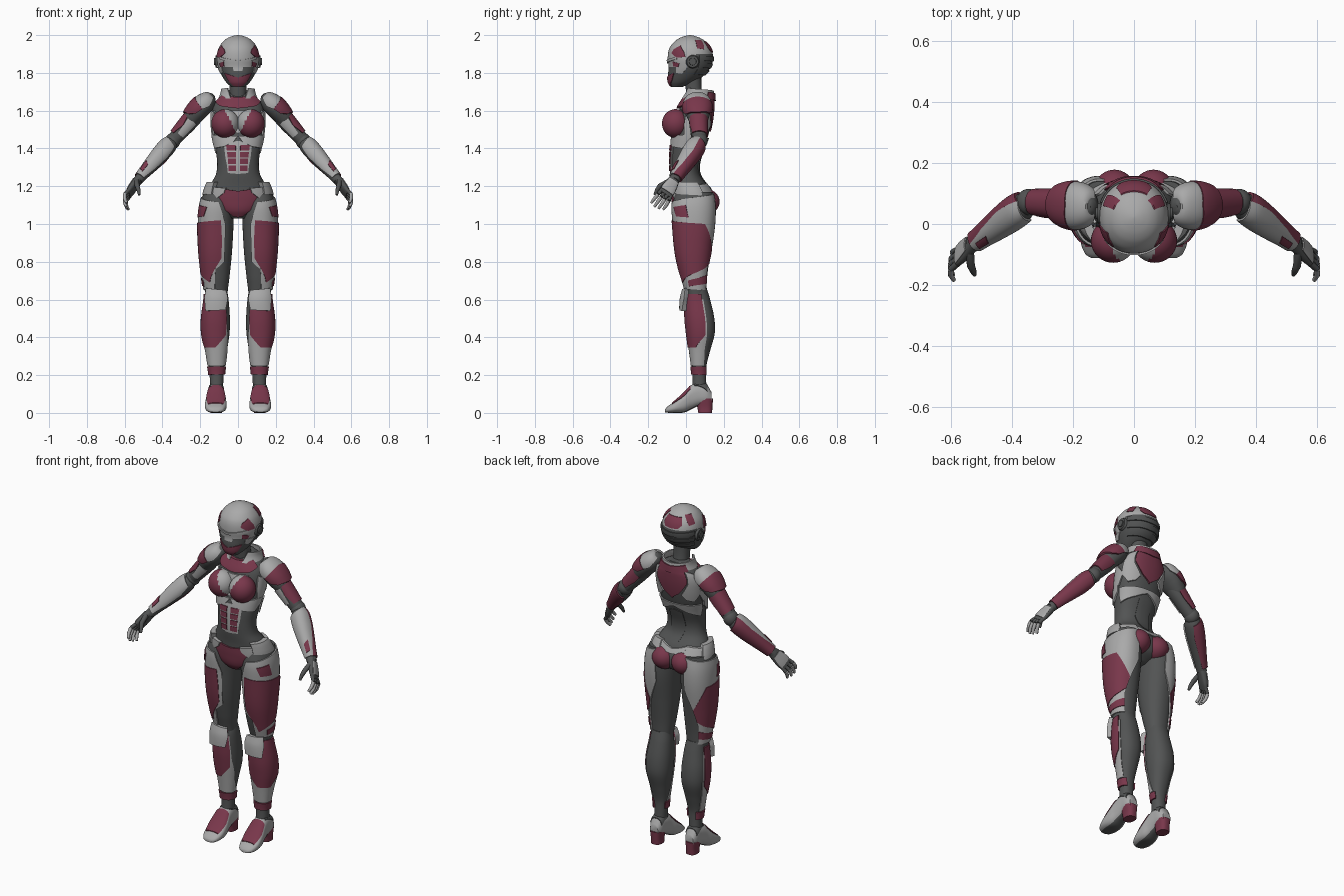
import bpy, bmesh, math
from mathutils import Matrix, Vector


def material(name, rgb):
    m = bpy.data.materials.new(name)
    m.diffuse_color = (*rgb, 1)
    return m


GREY = material("light grey armour", (0.40, 0.40, 0.40))
DARK = material("dark grey suit", (0.085, 0.088, 0.088))
RED = material("wine red armour", (0.19, 0.038, 0.070))


def finish(name, bm, mats, mirror=True):
    bmesh.ops.remove_doubles(bm, verts=bm.verts, dist=1e-5)
    bmesh.ops.recalc_face_normals(bm, faces=bm.faces)
    me = bpy.data.meshes.new(name)
    bm.to_mesh(me)
    bm.free()
    for m in mats:
        me.materials.append(m)
    me.shade_smooth()
    me.set_sharp_from_angle(angle=math.radians(40))
    return link(name, me, mirror)


def link(name, data, mirror):
    ob = bpy.data.objects.new(name, data)
    bpy.context.collection.objects.link(ob)
    if mirror:
        ob.modifiers.new("mirror", 'MIRROR').use_mirror_merge = False
    return ob


def frame(low, high, out):
    low, z, x = Vector(low), (Vector(high) - Vector(low)).normalized(), Vector(out)
    x = (x - x.dot(z) * z).normalized()
    M = Matrix((x, z.cross(x), z)).transposed().to_4x4()
    M.translation = low
    return M


class Surf:
    """Tube with keys (z, xmin, xmax, yfront, yback); angle 0 = front, 90 = +x, 180 = back."""
    def __init__(self, keys, n=2.2, M=Matrix()):
        self.k, self.n, self.M = sorted(keys), n, M

    def section(self, z):
        k = self.k
        z = min(max(z, k[0][0]), k[-1][0])
        i = 0
        while i < len(k) - 2 and z > k[i + 1][0]:
            i += 1
        h = k[i + 1][0] - k[i][0]
        t = (z - k[i][0]) / h

        def slope(j, c):
            a, b = max(j - 1, 0), min(j + 1, len(k) - 1)
            return (k[b][c] - k[a][c]) / (k[b][0] - k[a][0]) * h
        return z, [(2*t**3 - 3*t*t + 1) * k[i][c] + (t**3 - 2*t*t + t) * slope(i, c)
                   + (3*t*t - 2*t**3) * k[i + 1][c] + (t**3 - t*t) * slope(i + 1, c) for c in range(1, 5)]

    def at(self, a, z, d=0):
        z, (x0, x1, y0, y1) = self.section(z)
        s, c, e = math.sin(math.radians(a)), -math.cos(math.radians(a)), 2 / self.n
        return self.M @ Vector(((x0 + x1) / 2 + ((x1 - x0) / 2 + d) * math.copysign(abs(s)**e, s),
                                (y0 + y1) / 2 + ((y1 - y0) / 2 + d) * math.copysign(abs(c)**e, c), z))


def loft(name, S, mat, mirror=True, rule=None, rows=56, seg=56):
    bm = bmesh.new()
    z0, z1 = S.k[0][0], S.k[-1][0]
    zs = [z0 + (z1 - z0) * i / rows for i in range(rows + 1)]
    v = [[bm.verts.new(S.at(360 * j / seg, z)) for j in range(seg)] for z in zs]
    for i in range(rows):
        for j in range(seg):
            f = bm.faces.new((v[i][j], v[i][(j+1) % seg], v[i+1][(j+1) % seg], v[i+1][j]))
            if rule:
                a = 360 * (j + 0.5) / seg
                f.material_index = rule(min(a, 360 - a), (zs[i] + zs[i + 1]) / 2)
    bm.faces.new(v[0])
    bm.faces.new(v[-1])
    return finish(name, bm, mat if isinstance(mat, list) else [mat], mirror)


def plate(name, S, mat, d, rows, mirror=True, thick=0.009, na=20, nz=6):
    """Armour plate lying on a surface; rows (a_left, z_left, a_right, z_right) go top to bottom."""
    R = [[p + (q - p) * i / nz for p, q in zip(r, s)] for r, s in zip(rows, rows[1:]) for i in range(nz)]
    R.append(rows[-1])
    bm = bmesh.new()
    g = [[[bm.verts.new(S.at(r[0] + (r[2]-r[0])*j/na, r[1] + (r[3]-r[1])*j/na, e)) for j in range(na + 1)]
          for r in R] for e in (d, d - thick)]
    n = len(R) - 1
    for L in g:
        for i in range(n):
            for j in range(na):
                bm.faces.new((L[i][j], L[i+1][j], L[i+1][j+1], L[i][j+1]))
    rim = [(0, j) for j in range(na)] + [(i, na) for i in range(n)] \
        + [(n, j) for j in range(na, 0, -1)] + [(i, 0) for i in range(n, 0, -1)]
    for (a, b), (c, e) in zip(rim, rim[1:] + rim[:1]):
        bm.faces.new((g[0][a][b], g[0][c][e], g[1][c][e], g[1][a][b]))
    return finish(name, bm, [mat], mirror)


def ball(name, loc, size, mats, rule=None):
    bm = bmesh.new()
    bmesh.ops.create_uvsphere(bm, u_segments=40, v_segments=28, radius=1,
                              matrix=Matrix.Translation(loc) @ Matrix.Diagonal((*size, 1)))
    for f in bm.faces:
        f.material_index = rule(f.calc_center_median()) if rule else 0
    return finish(name, bm, mats)


def tube(name, M, pts, radii, mat):
    cu = bpy.data.curves.new(name, 'CURVE')
    cu.dimensions, cu.bevel_depth, cu.bevel_resolution, cu.use_fill_caps = '3D', 1, 3, True
    sp = cu.splines.new('POLY')
    sp.points.add(len(pts) - 1)
    for p, co, r in zip(sp.points, pts, radii):
        p.co, p.radius = (*(M @ Vector(co)), 1), r
    cu.materials.append(mat)
    link(name, cu, True)


# Head: grey helmet, dark jaw and nape
head = Surf([(1.725, -.035, .035, -.078, -.02), (1.75, -.062, .062, -.092, .04), (1.79, -.088, .088, -.095, .1),
             (1.83, -.105, .105, -.092, .13), (1.88, -.113, .113, -.097, .143), (1.93, -.103, .103, -.088, .132),
             (1.965, -.08, .08, -.062, .105), (1.985, -.054, .054, -.033, .075), (1.997, -.022, .022, .0, .042),
             (2.0, -.004, .004, .018, .026)], 2.1)
loft("helmet", head, [GREY, DARK], False,
     lambda a, z: int(z < 1.83 - (0.02 if a < 15 else 0) or (a > 105 and z < 1.9)), 80, 80)
plate("chin_guard", head, RED, .005, [(0, 1.775, 48, 1.80), (0, 1.75, 45, 1.76), (0, 1.728, 30, 1.73)])
plate("cheek_guard", head, GREY, .004, [(52, 1.83, 85, 1.83), (56, 1.80, 76, 1.795)])
plate("cheek_mark", head, RED, .004, [(40, 1.86, 62, 1.85), (42, 1.835, 58, 1.83)])
plate("brow_mark", head, RED, .004, [(42, 1.925, 62, 1.945), (36, 1.905, 75, 1.91), (55, 1.88, 78, 1.885)])
plate("crown_mark", head, RED, .004, [(110, 1.975, 140, 1.975), (108, 1.93, 128, 1.925)])
plate("rear_mark", head, RED, .004, [(150, 1.965, 180, 1.965), (148, 1.93, 180, 1.925), (160, 1.91, 180, 1.908)])
plate("brow_ridge", head, GREY, .006, [(0, 1.865, 55, 1.885), (0, 1.85, 55, 1.872)])
for i in range(3):
    plate("nape_band", head, DARK, .006, [(112, 1.892 - .037*i, 180, 1.885 - .037*i), (112, 1.866 - .037*i, 180, 1.859 - .037*i)])
for r, w in ((.036, .012), (.022, .018)):
    bm = bmesh.new()
    bmesh.ops.create_cone(bm, cap_ends=True, segments=32, radius1=r, radius2=r * .85, depth=w,
                          matrix=Matrix.Translation((.108 + w/2, .035, 1.86)) @ Matrix.Rotation(math.pi/2, 4, 'Y'))
    finish("ear_disc", bm, [DARK])
loft("neck", Surf([(1.62, -.05, .05, .01, .11), (1.7, -.044, .044, .0, .085), (1.82, -.05, .05, -.01, .08)]), DARK, False)

# Torso and pelvis core
body = Surf([(1.70, -.05, .05, .02, .12), (1.67, -.098, .098, .0, .14), (1.62, -.132, .132, -.03, .142),
             (1.55, -.138, .138, -.05, .135), (1.47, -.132, .132, -.068, .118), (1.40, -.12, .12, -.08, .095),
             (1.32, -.11, .11, -.082, .07), (1.26, -.118, .118, -.078, .075), (1.2, -.15, .15, -.07, .115),
             (1.13, -.162, .162, -.065, .145), (1.07, -.115, .115, -.055, .13), (1.03, -.04, .04, -.03, .07)], 2.25)
loft("torso", body, DARK, False, None, 90, 64)

# Collar
collar = Surf([(1.725, -.085, .085, .0, .14), (1.69, -.09, .09, -.01, .145), (1.65, -.108, .108, -.03, .148)])
plate("collar_rim", collar, GREY, .004, [(38, 1.72, 180, 1.705), (28, 1.69, 180, 1.685), (20, 1.665, 180, 1.67)])
plate("collar_back", collar, RED, .01, [(125, 1.70, 180, 1.69), (120, 1.665, 180, 1.65)])
plate("collar_front", body, RED, .018, [(0, 1.672, 55, 1.68), (0, 1.645, 62, 1.65), (0, 1.612, 38, 1.625)], thick=.02)

# Chest
ball("breast", (.068, -.055, 1.532), (.073, .072, .076), [RED, GREY],
     lambda c: int(c.x < .018 + (c.z - 1.5) * .5 and c.z > 1.49))
plate("sternum", body, GREY, .012, [(0, 1.60, 36, 1.605), (0, 1.55, 25, 1.55), (0, 1.48, 10, 1.49)])
plate("armpit_plate", body, GREY, .008, [(62, 1.60, 82, 1.59), (64, 1.53, 108, 1.53), (72, 1.47, 95, 1.47)])
plate("rib_plate", body, GREY, .009, [(0, 1.465, 92, 1.475), (8, 1.435, 92, 1.44), (32, 1.41, 75, 1.40)])

# Segmented belly
plate("belly_panel", body, GREY, .005, [(0, 1.44, 33, 1.425), (0, 1.35, 32, 1.35), (0, 1.265, 24, 1.27)])
for i in range(4):
    z = 1.418 - .036 * i
    plate("belly_segment", body, RED, .009, [(4, z, 26 - i, z), (4, z - .029, 25 - i, z - .029)], nz=3)

# Back
plate("upper_back", body, RED, .009, [(138, 1.665, 180, 1.665), (140, 1.60, 180, 1.59), (162, 1.53, 180, 1.52), (178, 1.50, 180, 1.49)])
plate("shoulder_blade", body, GREY, .008, [(112, 1.65, 135, 1.665), (105, 1.59, 139, 1.59), (102, 1.53, 158, 1.52), (125, 1.48, 146, 1.49)])
plate("back_chevron", body, GREY, .008, [(98, 1.455, 180, 1.455), (98, 1.42, 180, 1.435), (104, 1.375, 150, 1.405)])
plate("spine_groove", body, DARK, .005, [(163, 1.40, 180, 1.41), (158, 1.30, 180, 1.29), (174, 1.22, 180, 1.21)])

# Hips
plate("belt", body, GREY, .018, [(20, 1.19, 152, 1.215), (22, 1.165, 155, 1.185), (38, 1.13, 158, 1.14)], thick=.02)
plate("hip_pad", body, GREY, .026, [(48, 1.222, 112, 1.222), (46, 1.16, 115, 1.15)], thick=.03)
plate("groin_plate", body, RED, .012, [(0, 1.175, 24, 1.185), (0, 1.12, 38, 1.13), (0, 1.07, 28, 1.075), (0, 1.035, 20, 1.04)])
ball("buttock", (.064, .098, 1.118), (.072, .08, .07), [RED])
plate("rear_belt", body, GREY, .012, [(148, 1.215, 180, 1.19), (148, 1.175, 180, 1.165)])

# Thighs
thigh = Surf([(1.17, .04, .18, -.055, .14), (1.1, .026, .2, -.07, .15), (1.0, .024, .206, -.064, .148),
              (.85, .032, .2, -.05, .128), (.72, .045, .186, -.022, .112), (.64, .055, .175, .0, .106), (.58, .06, .17, .01, .1)])
loft("thigh", thigh, DARK)
plate("thigh_guard", thigh, GREY, .007, [(-5, 1.115, 188, 1.165), (-28, 1.0, 192, .98), (-28, .8, 165, .84),
                                         (2, .76, 150, .76), (6, .655, 150, .65)])
plate("thigh_panel", thigh, RED, .011, [(-12, 1.02, 118, 1.0), (-16, .92, 166, .86), (-16, .82, 155, .79),
                                        (18, .72, 130, .765), (24, .69, 60, .72)])
plate("thigh_mark", thigh, RED, .011, [(30, 1.09, 72, 1.10), (40, 1.04, 78, 1.035)])
plate("thigh_stripe", thigh, RED, .011, [(62, .70, 148, .73), (62, .67, 148, .685)])

# Knees and shins
shin = Surf([(.66, .06, .17, .015, .11), (.6, .05, .175, .0, .128), (.5, .043, .188, .0, .15), (.42, .045, .187, .008, .152),
             (.33, .058, .17, .02, .128), (.25, .07, .157, .03, .108), (.2, .076, .15, .035, .106), (.1, .08, .15, .03, .11)])
loft("shin", shin, DARK)
plate("shin_guard", shin, GREY, .005, [(-42, .60, 112, .60), (-48, .45, 112, .45), (-70, .33, 112, .33), (-100, .25, 125, .25)])
plate("shin_panel", shin, RED, .009, [(-36, .63, 104, .63), (-42, .5, 106, .5), (-38, .41, 104, .41), (5, .345, 70, .345)])
plate("ankle_band", shin, RED, .008, [(-120, .245, 150, .245), (-120, .205, 150, .20)])
plate("knee_cap", shin, GREY, .034, [(-32, .65, 36, .66), (-36, .61, 42, .61), (-26, .545, 32, .54)], thick=.028)

# Boots, lofted along y with angle 0 on top
foot = Surf([(-.112, .098, .138, -.018, -.004), (-.1, .078, .158, -.032, -.001), (-.06, .062, .174, -.062, 0),
             (-.01, .062, .172, -.108, -.002), (.03, .07, .163, -.148, -.02), (.07, .074, .157, -.16, -.038),
             (.11, .078, .153, -.15, -.045), (.135, .09, .142, -.11, -.05)], 2.5, frame((0, 0, 0), (0, 1, 0), (1, 0, 0)))
loft("boot", foot, [GREY, DARK], True, lambda a, y: int(a > 150))
plate("boot_top", foot, RED, .004, [(-50, .025, 50, .025), (-55, -.02, 55, -.02), (-42, -.075, 42, -.075)])
plate("boot_cuff", foot, DARK, .004, [(-75, .115, 75, .115), (-40, .045, 40, .045)])
loft("heel", Surf([(0, .084, .146, .065, .138), (.03, .084, .146, .06, .14), (.075, .08, .152, .05, .143)], 2.6), RED, True, None, 8, 40)

# Upper arms and shoulders
E, P, W = (.345, .072, 1.44), (.17, .06, 1.64), (.53, -.065, 1.23)
up = frame(E, P, (1, 0, .8))
arm = Surf([(0, -.036, .036, -.037, .037), (.08, -.042, .042, -.042, .042), (.16, -.046, .046, -.046, .046), (.25, -.04, .045, -.05, .05)], 2.2, up)
loft("upper_arm", arm, DARK)
ball("elbow", E, (.04, .043, .043), [DARK])
plate("arm_guard", arm, RED, .006, [(30, .15, 205, .15), (15, .10, 205, .10), (35, .035, 190, .03)])
plate("arm_strip", arm, GREY, .005, [(-45, .15, 20, .15), (-40, .05, 8, .05)])
cap = Surf([(.325, -.012, .014, -.015, .015), (.305, -.035, .035, -.048, .048), (.26, -.05, .054, -.07, .068),
            (.21, -.048, .058, -.07, .068), (.16, -.042, .052, -.056, .056), (.14, -.038, .045, -.048, .048)], 2.2, up)
loft("shoulder", cap, DARK)
plate("shoulder_cap", cap, GREY, .008, [(-20, .318, 200, .318), (-25, .27, 205, .27), (0, .215, 180, .215)])
plate("shoulder_band", cap, RED, .011, [(-8, .235, 90, .255), (0, .19, 90, .20), (25, .165, 90, .15)])
plate("shoulder_band_rear", cap, RED, .011, [(90, .255, 190, .235), (90, .20, 180, .19), (90, .15, 155, .165)])

# Forearms
fore = Surf([(0, -.025, .025, -.028, .028), (.06, -.03, .03, -.032, .032), (.13, -.037, .037, -.04, .04),
             (.21, -.044, .044, -.047, .047), (.27, -.044, .044, -.046, .046), (.305, -.034, .034, -.036, .036)],
            2.2, frame(W, E, (1, 0, 1)))
loft("forearm", fore, DARK)
plate("forearm_front", fore, GREY, .007, [(-30, .27, 100, .305), (-45, .2, 108, .2), (-40, .1, 95, .1), (-20, .02, 75, .02)])
plate("forearm_rear", fore, RED, .007, [(100, .30, 235, .27), (108, .2, 245, .2), (95, .1, 235, .1), (75, .02, 225, .02)])
plate("wrist_mark", fore, RED, .011, [(22, .09, 60, .11), (22, .04, 60, .05)])

# Hands: palm, fingers and thumb
H = frame((.578, -.108, 1.16), W, (1, .3, .3))
palm = Surf([(-.008, -.012, .012, -.036, .036), (.03, -.017, .017, -.04, .04), (.08, -.02, .02, -.033, .033),
             (.115, -.023, .023, -.026, .026)], 2.6, H)
loft("palm", palm, DARK, True, None, 16, 32)
plate("hand_guard", palm, GREY, .004, [(45, .085, 135, .085), (35, .01, 145, .01)])
for i in range(4):
    y, s = -.029 + .0193 * i, (.95, 1.05, 1, .85)[i]
    pts = [(0, y, .005), (.004, y * 1.15, -.032 * s), (-.012, y * 1.25, -.06 * s), (-.034, y * 1.25, -.08 * s)]
    tube("finger_base", H, pts[:2], (.0105, .0100), DARK)
    tube("finger_tip", H, pts[1:], (.0105, .0095, .007), GREY)
tube("thumb", H, [(-.005, -.022, .075), (-.032, -.045, .04), (-.052, -.045, .02), (-.07, -.04, -.002)], (.014, .013, .011, .007), DARK)
